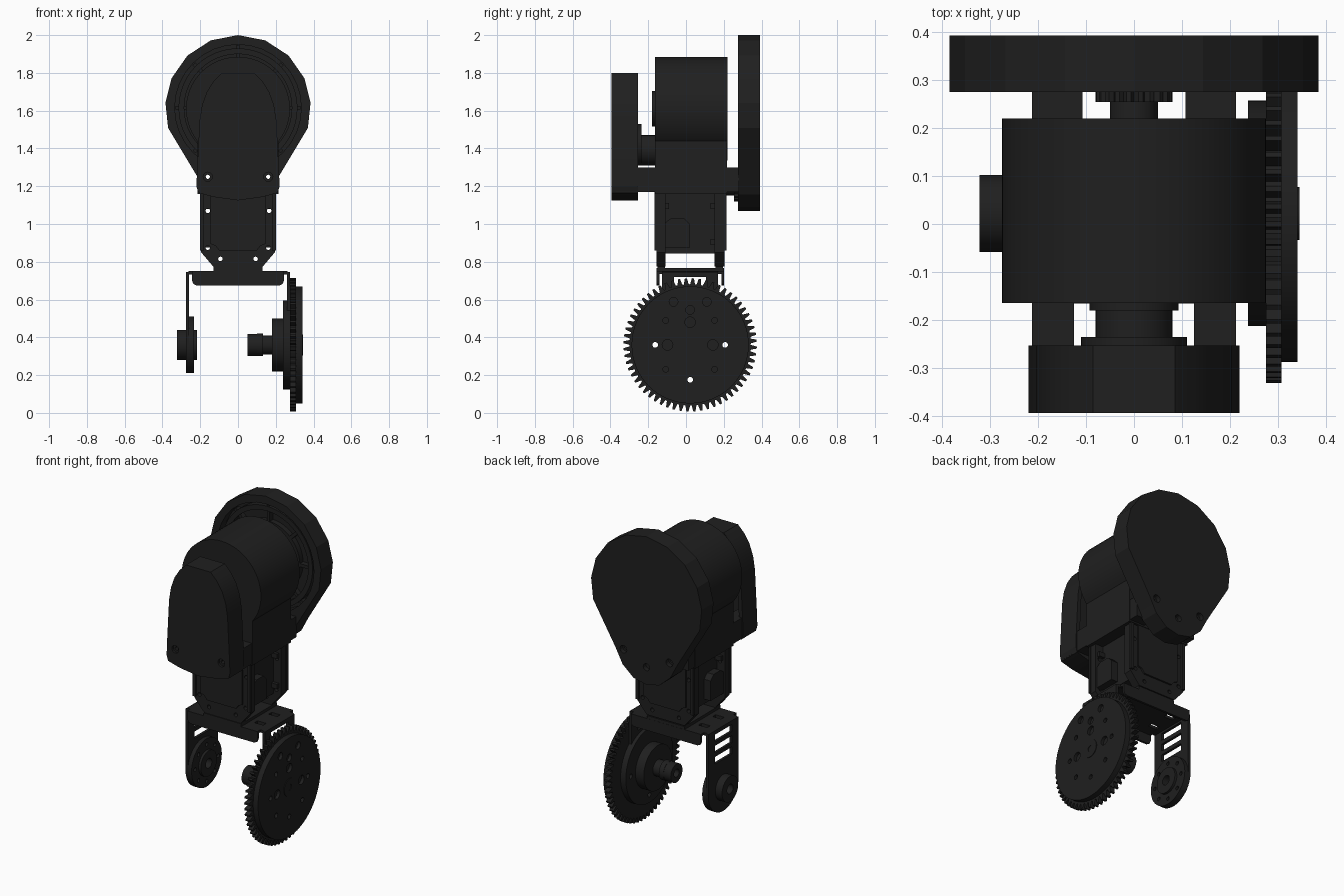
import bpy, bmesh
from math import sin, cos, pi, radians

if "Cube" in bpy.data.objects:
    bpy.data.objects.remove(bpy.data.objects["Cube"])

mat = bpy.data.materials.new("black_plastic")
mat.diffuse_color = (0.014, 0.014, 0.014, 1)
mat.use_nodes = True
mat.node_tree.nodes["Principled BSDF"].inputs["Base Color"].default_value = mat.diffuse_color


def point(axis, u, v, w):
    # x profiles are (y, z), y profiles are (x, z), z profiles are (x, y)
    return {'x': (w, u, v), 'y': (u, w, v), 'z': (u, v, w)}[axis]


def prism(name, axis, a, b, *loops):
    bm = bmesh.new()
    for loop in loops:
        lo = [bm.verts.new(point(axis, u, v, a)) for u, v in loop]
        hi = [bm.verts.new(point(axis, u, v, b)) for u, v in loop]
        bm.faces.new(lo)
        bm.faces.new(hi)
        n = len(lo)
        for i in range(n):
            j = (i + 1) % n
            bm.faces.new((lo[i], lo[j], hi[j], hi[i]))
    bmesh.ops.recalc_face_normals(bm, faces=bm.faces)
    me = bpy.data.meshes.new(name)
    bm.to_mesh(me)
    bm.free()
    me.materials.append(mat)
    ob = bpy.data.objects.new(name, me)
    bpy.context.collection.objects.link(ob)
    return ob


def circle(u, v, r, n=48):
    return [(u + r * sin(2 * pi * i / n), v + r * cos(2 * pi * i / n)) for i in range(n)]


def rect(u0, u1, v0, v1):
    return [(u0, v0), (u1, v0), (u1, v1), (u0, v1)]


def mirrored(pts):
    # right half of an outline, bottom to top, completed on the left
    return pts + [(-u, v) for u, v in reversed(pts) if abs(u) > 1e-6]


def boolean(ob, tool, op):
    m = ob.modifiers.new("bool", 'BOOLEAN')
    m.operation, m.solver, m.object = op, 'EXACT', tool
    tool.hide_render = True
    dg = bpy.context.evaluated_depsgraph_get()
    me = bpy.data.meshes.new_from_object(ob.evaluated_get(dg))
    ob.modifiers.clear()
    ob.data = me
    bpy.data.objects.remove(tool)


def cut(ob, axis, a, b, *loops):
    boolean(ob, prism("cutter", axis, a, b, *loops), 'DIFFERENCE')


def holes(r, *centres):
    return [circle(u, v, r, 16) for u, v in centres]


BOLTS = [(-0.16, 1.25), (0.16, 1.25)]

# Rear teardrop housing, faceted, with a ribbed groove on its inner face
half = [(0, 1.07), (0.09, 1.09), (0.165, 1.155), (0.215, 1.25)]
half += [(0.385 * sin(radians(t)), 1.615 + 0.385 * cos(radians(t))) for t in (106, 86, 66, 44, 22, 0)]
rear = prism("rear_housing", 'y', 0.275, 0.393, mirrored(half))
cut(rear, 'y', 0.2, 0.335, circle(0, 1.615, 0.335, 32))
cut(rear, 'y', 0.2, 0.5, *holes(0.011, *BOLTS))
cut(rear, 'y', 0.365, 0.5, *holes(0.024, *BOLTS), circle(0, 1.18, 0.022, 16))
for r0, r1, y in ((0.315, 0.285, 0.29), (0.22, 0.19, 0.30)):
    ring = prism("housing_ring", 'y', y, 0.34, circle(0, 1.615, r0))
    cut(ring, 'y', 0.2, 0.333, circle(0, 1.615, r1))
prism("housing_core", 'y', 0.285, 0.34, circle(0, 1.615, 0.1))
for k in range(8):
    t = k * pi / 4
    c, s = cos(t), sin(t)
    prism("housing_rib", 'y', 0.30, 0.34,
          [(c * u - s * v, 1.615 + s * u + c * v) for u, v in rect(0.09, 0.33, -0.01, 0.01)])

# Central motor drum and the block below it
drum = prism("motor_drum", 'y', -0.165, 0.22, circle(0, 1.61, 0.275, 64))
prism("drum_boss", 'y', -0.18, -0.16, circle(0, 1.61, 0.093))
block = prism("motor_block", 'y', -0.165, 0.217, rect(-0.215, 0.215, 1.16, 1.6))
cut(block, 'y', -0.3, 0.3, *holes(0.011, *BOLTS))

# Front cover: hollow arch-shaped shell
arch = [(0, 1.125), (0.13, 1.143), (0.21, 1.165), (0.22, 1.2), (0.217, 1.28), (0.203, 1.55),
        (0.19, 1.63), (0.165, 1.7), (0.13, 1.755), (0.085, 1.8)]
cover = prism("front_cover", 'y', -0.394, -0.253, mirrored(arch))
inner = [(u * 0.88, 1.46 + (v - 1.46) * 0.92) for u, v in arch]
cut(cover, 'y', -0.365, -0.2, mirrored(inner))
cut(cover, 'y', -0.5, -0.2, *holes(0.011, *BOLTS))
cut(cover, 'y', -0.5, -0.38, *holes(0.024, *BOLTS))

# Spacers on both faces, and the output horns
for s in (-1, 1):
    for name, a, b, w in (("front_spacer", -0.37, -0.165, 0.125), ("rear_spacer", 0.215, 0.28, 0.107)):
        x0, x1 = sorted((s * w, s * 0.212))
        sp = prism(name, 'y', a, b, rect(x0, x1, 1.17, 1.3))
        cut(sp, 'y', -0.5, 0.5, circle(s * 0.16, 1.25, 0.011, 16))
prism("front_shaft", 'y', -0.24, -0.16, circle(0, 1.39, 0.08))
prism("front_horn", 'y', -0.256, -0.235, circle(0, 1.42, 0.11))
prism("rear_shaft", 'y', 0.21, 0.256, circle(0, 1.2, 0.05))
prism("rear_horn", 'y', 0.254, 0.278,
      [(r * cos(a), 1.2 + r * sin(a)) for i in range(20)
       for r, a in ((0.07, i * pi / 10), (0.08, i * pi / 10 + 0.08), (0.08, i * pi / 10 + 0.2))])

# Servo case: core, front and back frames, raised covers and side panels
prism("servo_core", 'y', -0.14, 0.19, rect(-0.14, 0.14, 0.845, 1.2))
frame_half = [(0.13, 0.775), (0.14, 0.785), (0.195, 0.85), (0.195, 1.165)]
panel_half = [(0.1, 0.86), (0.12, 0.885), (0.145, 0.895), (0.145, 1.17)]
for name, a, b, p0, p1 in (("front", -0.155, -0.108, -0.166, -0.15), ("back", 0.15, 0.203, 0.195, 0.214)):
    frame = prism(name + "_servo_frame", 'y', a, b, mirrored(frame_half))
    cut(frame, 'y', -0.5, 0.5, *holes(0.012, (-0.16, 1.07), (0.165, 1.07), (-0.093, 0.815), (0.093, 0.815),
                                      (-0.16, 0.875), (0.16, 0.875)))
    prism(name + "_servo_panel", 'y', p0, p1, mirrored(panel_half))
    for s in (-1, 1):
        prism(name + "_side_rail", 'y', p0, p1, rect(*sorted((s * 0.18, s * 0.2)), 0.86, 1.165))
for s in (-1, 1):
    prism("side_panel", 'x', *sorted((s * 0.13, s * 0.185)),
          [(-0.12, 0.875), (0.02, 0.875), (0.02, 1.0), (-0.01, 1.03), (-0.08, 1.03), (-0.12, 1.0)])
    for z in (0.89, 1.08):
        prism("side_lug", 'x', *sorted((s * 0.13, s * 0.18)), rect(-0.12, -0.09, z, z + 0.03),
              rect(0.13, 0.16, z, z + 0.03))

# Yoke bracket: top plate, lips and two round-ended arms
CY, CZ = 0.022, 0.36
prism("bracket_mount", 'z', 0.745, 0.768, rect(-0.13, 0.13, -0.155, 0.2))
for y in (-0.13, 0.175):
    prism("mount_foot", 'y', y - 0.02, y + 0.02, rect(-0.13, 0.13, 0.765, 0.782))
plate = prism("bracket_top", 'y', -0.125, 0.17,
              mirrored([(0.26, 0.733), (0.275, 0.733), (0.27, 0.745), (0.26, 0.75)]))
cut(plate, 'z', 0.6, 0.9, *[rect(x - 0.03, x + 0.03, y - 0.015, y + 0.015)
                            for x in (-0.19, 0.19) for y in (-0.05, 0.09)])
for y in (-0.155, 0.187):
    prism("bracket_lip", 'y', y, y + 0.014, mirrored([(0.22, 0.675), (0.236, 0.682), (0.243, 0.7), (0.243, 0.75)]))
for y in (-0.155, 0.165):
    prism("lip_bend", 'z', 0.735, 0.75, rect(-0.243, 0.243, y, y + 0.036))
for name, x in (("left_arm", -0.275), ("right_arm", 0.259)):
    end = [(CY + 0.15 * cos(i * pi / 24), CZ - 0.15 * sin(i * pi / 24)) for i in range(25)]
    arm = prism(name, 'x', x, x + 0.016, end + [(CY - 0.148, 0.745), (CY + 0.148, 0.745)])
    cut(arm, 'x', -1, 1, *[rect(CY - 0.085, CY + 0.085, z, z + 0.045) for z in (0.535, 0.605, 0.675)],
        circle(CY, CZ, 0.03, 24))


def turned(name, x0, x1, r, bore=0):
    ob = prism(name, 'x', x0, x1, circle(CY, CZ, r, 64))
    if bore:
        cut(ob, 'x', -1, 1, circle(CY, CZ, bore, 24))
    return ob


def polar(r, count, start=0):
    return [(CY + r * cos(start + 2 * pi * i / count), CZ + r * sin(start + 2 * pi * i / count)) for i in range(count)]


# Idler bearing on the left arm
idler = turned("idler_disc", -0.26, -0.233, 0.15, 0.03)
cut(idler, 'x', -1, 1, *holes(0.012, *polar(0.115, 8)))
turned("idler_cap", -0.322, -0.27, 0.08, 0.03)
turned("idler_inner", -0.235, -0.218, 0.08, 0.03)

# Toothed gear wheel with face plate, hub and axle
N = 60
teeth = [(CY + r * cos((i + f) * 2 * pi / N), CZ + r * sin((i + f) * 2 * pi / N))
         for i in range(N) for r, f in ((0.32, 0), (0.322, 0.25), (0.353, 0.46), (0.353, 0.76))]
through = holes(0.015, (CY - 0.185, CZ), (CY + 0.185, CZ), (CY, CZ - 0.185))
gear = prism("gear_wheel", 'x', 0.275, 0.307, teeth)
face = turned("gear_face", 0.305, 0.341, 0.31)
back = turned("gear_back_plate", 0.238, 0.277, 0.235)
for ob in (gear, face, back):
    cut(ob, 'x', 0, 1, *through)
cut(face, 'x', 0.322, 1, *holes(0.023, (CY - 0.088, CZ + 0.228), (CY + 0.088, CZ + 0.228), (CY, CZ + 0.185)),
    *holes(0.028, (CY - 0.12, CZ), (CY + 0.12, CZ), (CY, CZ + 0.12)), *holes(0.015, *polar(0.183, 4, pi / 4)))
turned("gear_centre_ring", 0.335, 0.345, 0.055, 0.018)
turned("gear_hub", 0.18, 0.24, 0.14)
turned("axle", 0.12, 0.185, 0.05)
turned("axle_collar", 0.1, 0.132, 0.06)
turned("axle_end", 0.05, 0.1, 0.058, 0.025)

# Smooth round parts, keeping edges and the faceted housing crisp
bpy.ops.object.select_all(action='SELECT')
bpy.context.view_layer.objects.active = gear
bpy.ops.object.shade_smooth_by_angle(angle=radians(17))
